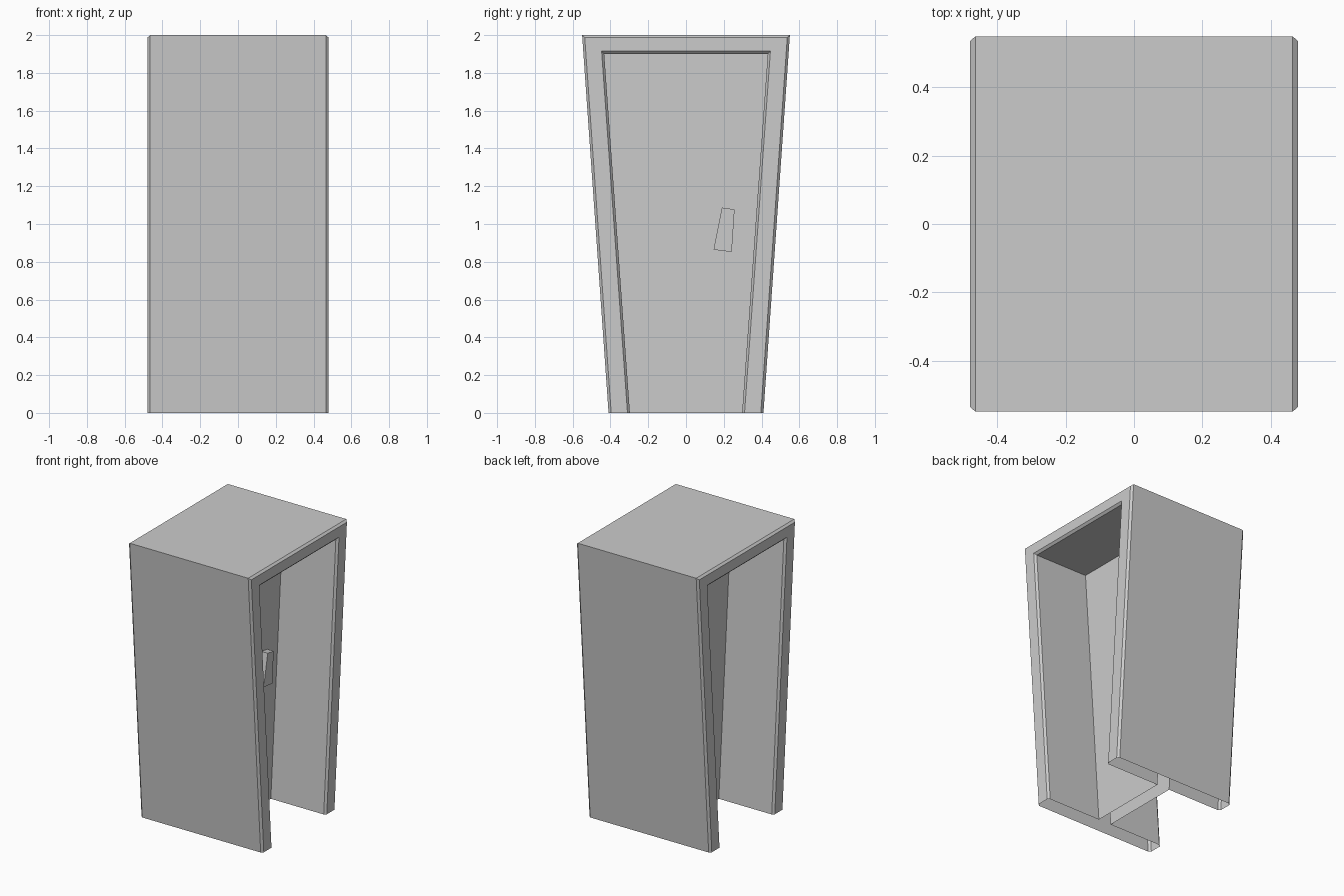
import bpy, bmesh

if "Cube" in bpy.data.objects:
    bpy.data.objects.remove(bpy.data.objects["Cube"])


def make_object(name, bm):
    bmesh.ops.recalc_face_normals(bm, faces=bm.faces)
    mesh = bpy.data.meshes.new(name)
    bm.to_mesh(mesh)
    bm.free()
    ob = bpy.data.objects.new(name, mesh)
    bpy.context.collection.objects.link(ob)
    # Both open ends are identical
    mod = ob.modifiers.new("mirror_x", 'MIRROR')
    mod.use_axis = (True, False, False)
    mod.use_clip = True
    return ob


def arch(bm, x, bottom, top, height):
    """Tapered doorway outline, open at the floor."""
    pts = [(-bottom, 0), (-top, height), (top, height), (bottom, 0)]
    return [bm.verts.new((x, y, z)) for y, z in pts]


# Hollow passage shell: outer skin, chamfer, rim, inner chamfer, inner walls, door
sections = [
    (0.0, 0.41, 0.55, 2.0),
    (0.465, 0.41, 0.55, 2.0),
    (0.48, 0.396, 0.536, 1.987),
    (0.48, 0.31, 0.447, 1.915),
    (0.465, 0.297, 0.433, 1.90),
    (0.05, 0.297, 0.433, 1.90),
]
bm = bmesh.new()
rings = [arch(bm, *s) for s in sections]
for a, b in zip(rings, rings[1:]):
    for i in range(3):
        bm.faces.new((a[i], a[i + 1], b[i + 1], b[i]))
bm.faces.new(rings[-1])  # door panel closing the passage
make_object("doorway_shell", bm)

# Slanted door handle, one on each face of the door
outline = [(0.19, 1.087), (0.257, 1.077), (0.242, 0.852), (0.146, 0.864)]
bm = bmesh.new()
face = bm.faces.new([bm.verts.new((0.05, y, z)) for y, z in outline])
ext = bmesh.ops.extrude_face_region(bm, geom=[face])
verts = [v for v in ext["geom"] if isinstance(v, bmesh.types.BMVert)]
bmesh.ops.translate(bm, verts=verts, vec=(0.05, 0, 0))
make_object("door_handle", bm)
